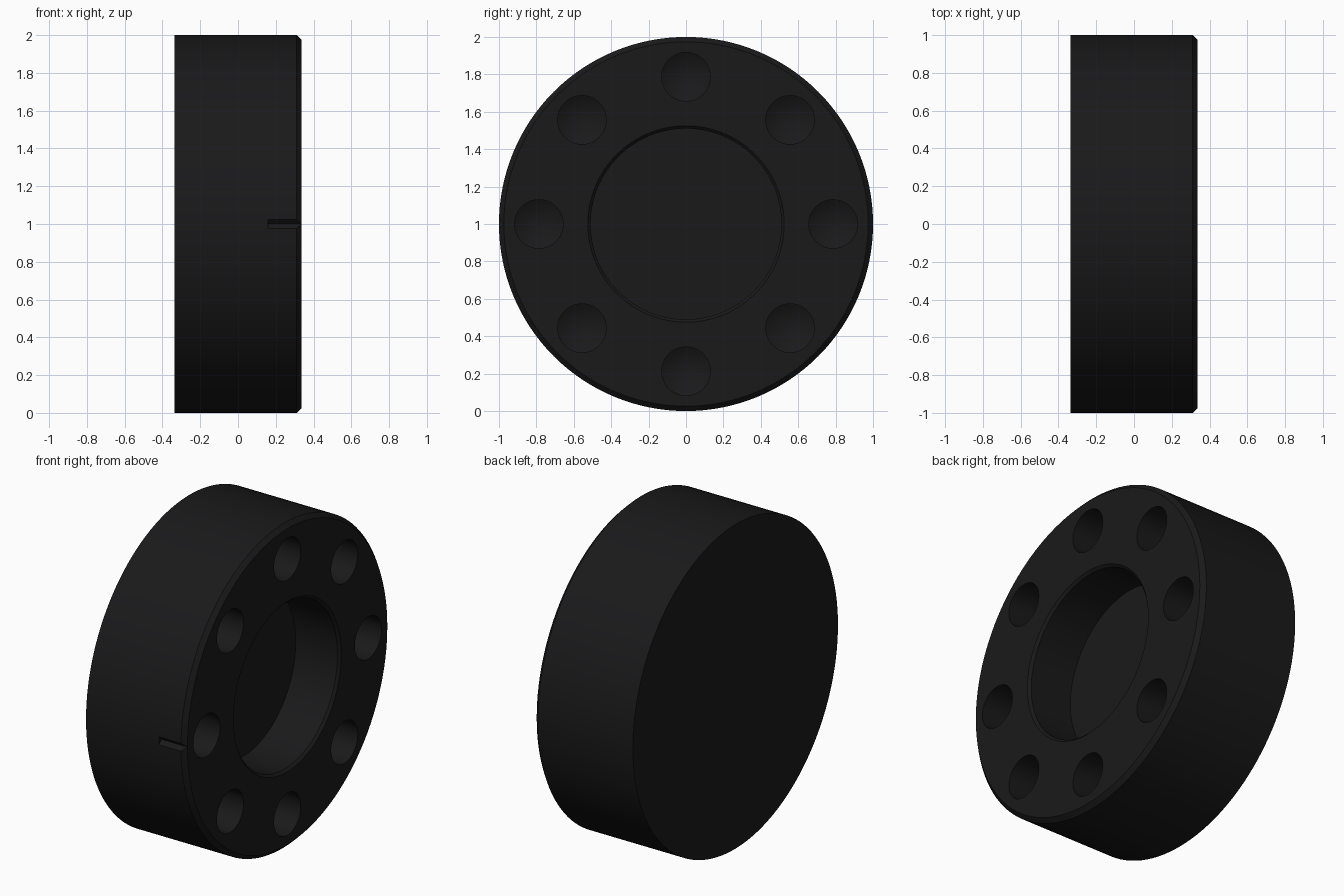
import bpy, bmesh
from math import cos, sin, tau

if "Cube" in bpy.data.objects:
    bpy.data.objects.remove(bpy.data.objects["Cube"])

CENTRE_Z = 1.0


def lathe(name, profile, segments, y=0.0, z=CENTRE_Z):
    """Revolve (x, radius) points about an x-parallel axis into a closed solid."""
    bm = bmesh.new()
    rings = []
    for x, r in profile:
        count = 1 if r == 0 else segments
        rings.append([bm.verts.new((x, y + r * cos(tau * i / segments),
                                    z + r * sin(tau * i / segments)))
                      for i in range(count)])
    for a, b in zip(rings, rings[1:]):
        for i in range(segments):
            j = (i + 1) % segments
            quad = [a[i % len(a)], a[j % len(a)], b[j % len(b)], b[i % len(b)]]
            bm.faces.new(list(dict.fromkeys(quad)))
    return finish(name, bm)


def finish(name, bm):
    bmesh.ops.recalc_face_normals(bm, faces=bm.faces)
    mesh = bpy.data.meshes.new(name)
    bm.to_mesh(mesh)
    bm.free()
    obj = bpy.data.objects.new(name, mesh)
    bpy.context.collection.objects.link(obj)
    return obj


# Disc body with chamfered front rim and a blind, chamfered centre bore
body = lathe("flange_disc", [
    (-0.337, 0), (-0.337, 1.0), (0.311, 1.0), (0.337, 0.974),
    (0.337, 0.525), (0.322, 0.51), (0.037, 0.51), (0.037, 0)], 128)

# Ring of eight drilled holes with conical bottoms
cutters = []
for i in range(8):
    a = tau * i / 8
    cutters.append(lathe(f"bolt_hole_{i + 1}", [
        (0.45, 0), (0.45, 0.13), (0.08, 0.13), (0.0, 0)], 48,
        0.787 * cos(a), CENTRE_Z + 0.787 * sin(a)))

# V-shaped index mark on the rim
bm = bmesh.new()
tri = [(-1.025, -0.05), (-1.025, 0.05), (-0.975, 0.0)]
ends = [[bm.verts.new((x, y, CENTRE_Z + z)) for y, z in tri] for x in (0.16, 0.45)]
for end in ends:
    bm.faces.new(end)
for i in range(3):
    j = (i + 1) % 3
    bm.faces.new((ends[0][i], ends[0][j], ends[1][j], ends[1][i]))
cutters.append(finish("index_mark_cutter", bm))

# Cut the holes and the mark, then bake the result
for cutter in cutters:
    cutter.hide_render = True
    mod = body.modifiers.new(cutter.name, 'BOOLEAN')
    mod.object = cutter
    mod.operation = 'DIFFERENCE'
    mod.solver = 'EXACT'

bpy.context.view_layer.objects.active = body
body.select_set(True)
for mod in list(body.modifiers):
    bpy.ops.object.modifier_apply(modifier=mod.name)
for cutter in cutters:
    bpy.data.objects.remove(cutter)
bpy.ops.object.shade_smooth_by_angle()

# Black finish
mat = bpy.data.materials.new("black_finish")
mat.diffuse_color = (0.01, 0.01, 0.011, 1)
mat.use_nodes = True
mat.node_tree.nodes["Principled BSDF"].inputs["Base Color"].default_value = mat.diffuse_color
body.data.materials.clear()
body.data.materials.append(mat)
